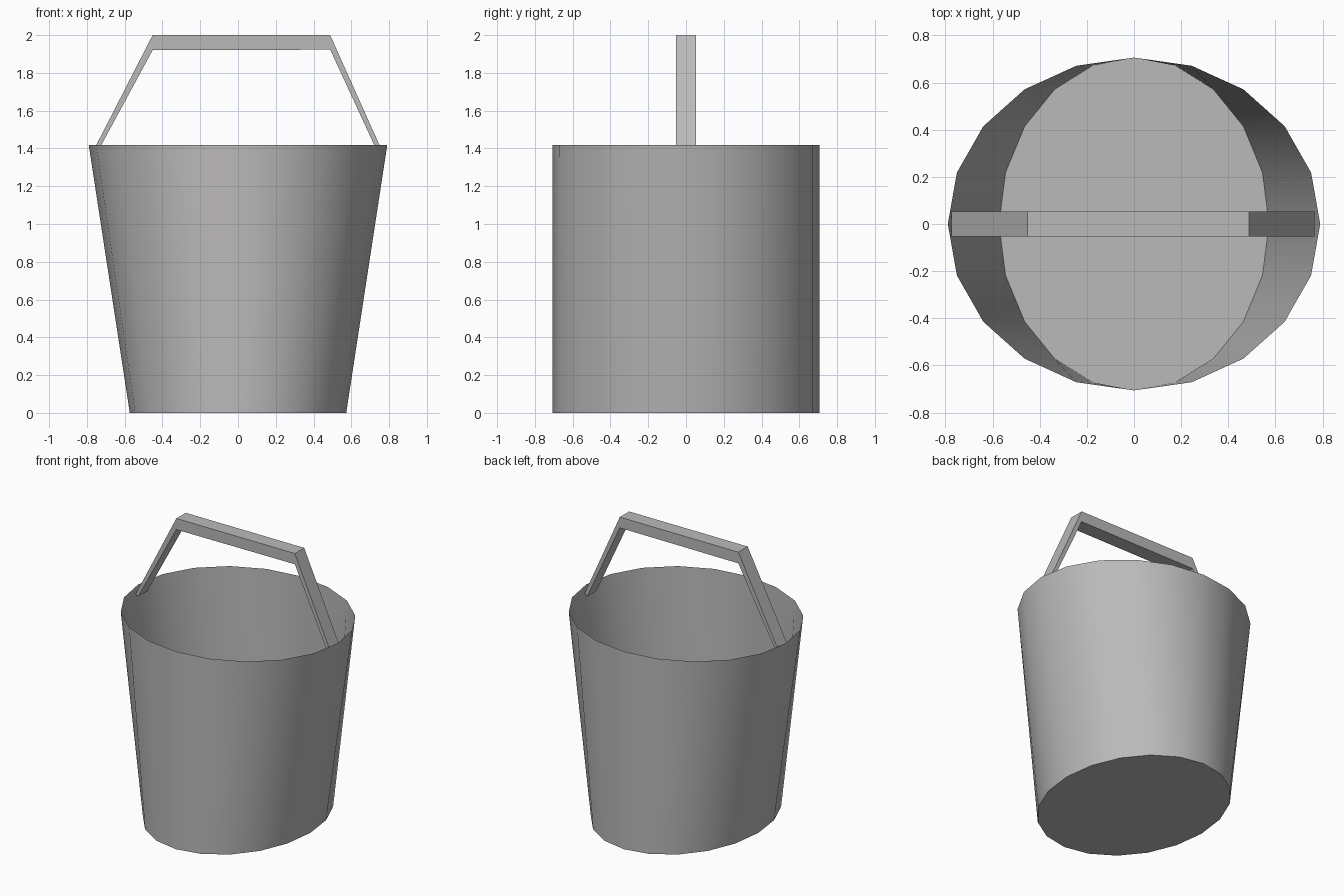
import bpy, bmesh, math

if "Cube" in bpy.data.objects:
    bpy.data.objects.remove(bpy.data.objects["Cube"])

grey = bpy.data.materials.new("plain grey")
grey.diffuse_color = (0.5, 0.49, 0.49, 1)
grey.use_nodes = True
grey.node_tree.nodes["Principled BSDF"].inputs["Base Color"].default_value = grey.diffuse_color


def add_object(name, bm):
    mesh = bpy.data.meshes.new(name)
    bm.to_mesh(mesh)
    bm.free()
    mesh.materials.append(grey)
    obj = bpy.data.objects.new(name, mesh)
    bpy.context.collection.objects.link(obj)
    return obj


# Bucket: open 20-sided shell, narrowing only in x, with a flat floor
SIDES = 20
bm = bmesh.new()


def ring(rx, ry, z):
    return [bm.verts.new((rx * math.cos(a), ry * math.sin(a), z))
            for a in (2 * math.pi * i / SIDES for i in range(SIDES))]


low = ring(0.573, 0.706, 0)
high = ring(0.79, 0.706, 1.417)
for i in range(SIDES):
    j = (i + 1) % SIDES
    bm.faces.new((low[i], low[j], high[j], high[i])).smooth = True
bm.faces.new(low[::-1])
for e in bm.edges:
    if all(v.co.z < 0.01 for v in e.verts):
        e.smooth = False
add_object("bucket", bm)

# Handle: flat bar bent at two corners, legs thinning towards the rim
outer = [(-0.775, 1.37), (-0.452, 2.0), (0.488, 2.0), (0.766, 1.38)]
inner = [(-0.755, 1.36), (-0.452, 1.92), (0.488, 1.923), (0.748, 1.36)]
HALF_WIDTH = 0.053
bm = bmesh.new()
sections = [[bm.verts.new((p[0], y, p[1])) for p, y in
             ((o, -HALF_WIDTH), (o, HALF_WIDTH), (n, HALF_WIDTH), (n, -HALF_WIDTH))]
            for o, n in zip(outer, inner)]
for a, b in zip(sections, sections[1:]):
    for i in range(4):
        j = (i + 1) % 4
        bm.faces.new((a[i], a[j], b[j], b[i]))
bm.faces.new(sections[0])
bm.faces.new(sections[-1])
bmesh.ops.recalc_face_normals(bm, faces=bm.faces)
add_object("handle", bm)
